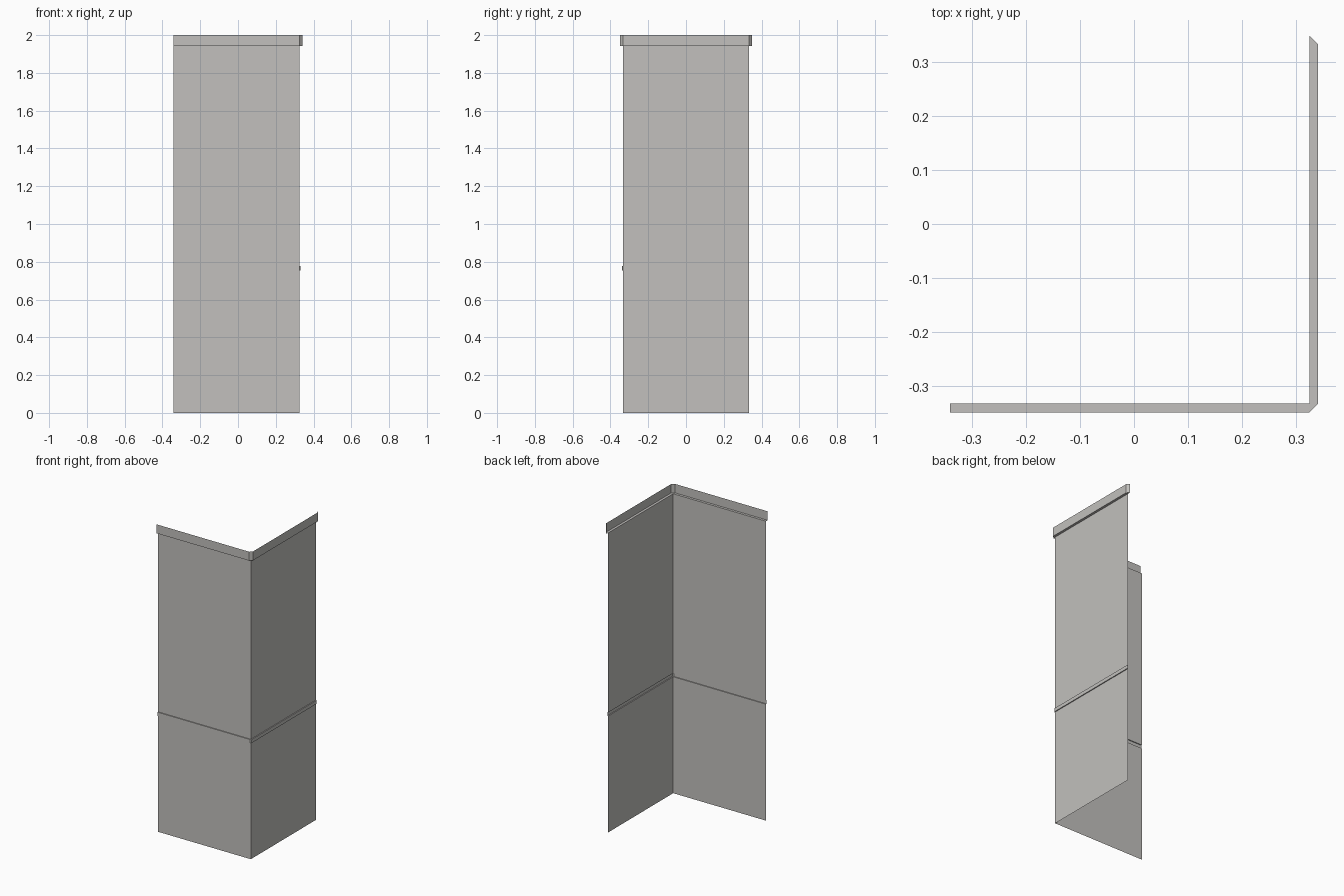
import bpy, bmesh

if "Cube" in bpy.data.objects:
    bpy.data.objects.remove(bpy.data.objects["Cube"])

X, Y = 0.325, 0.333      # wall lines: right wall at x = X, front wall at y = -Y
LEFT = -0.341

stone = bpy.data.materials.new("warm_grey")
stone.diffuse_color = (0.54, 0.53, 0.51, 1)
stone.use_nodes = True
stone.node_tree.nodes["Principled BSDF"].inputs["Base Color"].default_value = stone.diffuse_color


def path(d, end_chamfer):
    """Plan line of the open corner, pushed outward by d with chamfered corners."""
    pts = [(LEFT, -Y - d), (X, -Y - d), (X + d, -Y), (X + d, Y)]
    if end_chamfer:
        pts.append((X, Y + d))
    return pts


def sheet(name, profile, end_chamfer=False):
    """Sweep an (offset, height) profile round the corner as a thin sheet."""
    bm = bmesh.new()
    rows = [[bm.verts.new((x, y, z)) for x, y in path(d, end_chamfer)] for d, z in profile]
    for lo, hi in zip(rows, rows[1:]):
        for i in range(len(lo) - 1):
            bm.faces.new((lo[i], lo[i + 1], hi[i + 1], hi[i]))
    bmesh.ops.remove_doubles(bm, verts=bm.verts, dist=1e-5)
    me = bpy.data.meshes.new(name)
    bm.to_mesh(me)
    bm.free()
    me.materials.append(stone)
    ob = bpy.data.objects.new(name, me)
    bpy.context.collection.objects.link(ob)


# walls below and above the rail
sheet("lower_wall", [(0, 0), (0, 0.755)])
sheet("upper_wall", [(0, 0.778), (0, 1.942)])
# slim raised rail
sheet("rail", [(0, 0.755), (0.006, 0.755), (0.006, 0.778), (0, 0.778)])
# projecting top band with its ledge
sheet("top_band", [(0, 1.942), (0.016, 1.942), (0.016, 2.0)], end_chamfer=True)
